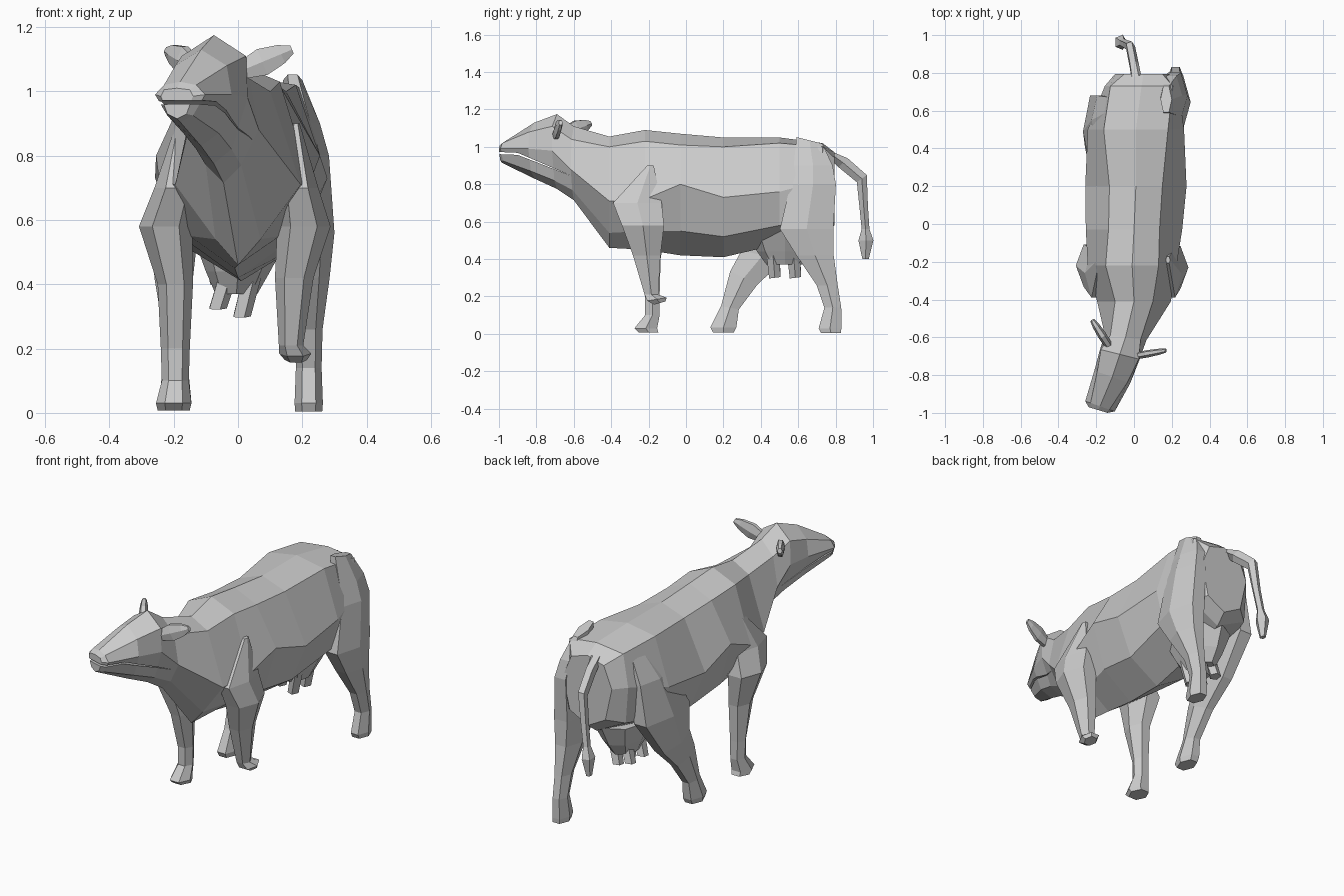
import bpy, bmesh, math
from mathutils import Vector as V


def skin(name, rings):
    """Join equal-sized rings of points into a closed flat-faced skin."""
    bm = bmesh.new()
    rows = [[bm.verts.new(p) for p in ring] for ring in rings]
    n = len(rows[0])
    for a, b in zip(rows, rows[1:]):
        for i in range(n):
            j = (i + 1) % n
            bm.faces.new((a[i], a[j], b[j], b[i]))
    bm.faces.new(rows[0])
    bm.faces.new(rows[-1])
    bmesh.ops.recalc_face_normals(bm, faces=bm.faces)
    me = bpy.data.meshes.new(name)
    bm.to_mesh(me)
    bm.free()
    ob = bpy.data.objects.new(name, me)
    bpy.context.collection.objects.link(ob)
    return ob


def oval(c, u, v, n):
    return [V(c) + V(u) * math.cos(math.tau * i / n) + V(v) * math.sin(math.tau * i / n)
            for i in range(n)]


def limb(name, rows, n=6):
    """Rows of (x, y, z, half width, half depth, forward tilt)."""
    return skin(name, [oval((x, y, z), (rx, 0, 0), (0, ry, t), n)
                       for x, y, z, rx, ry, t in rows])


def torso_ring(y, cx, zt, wu, zu, ws, zs, wl, zl, zb, shear=0):
    pts = [(0, zt), (wu, zu), (ws, zs), (wl, zl), (0, zb), (-wl, zl), (-ws, zs), (-wu, zu)]
    return [(cx + x, y - shear * x, z) for x, z in pts]


# Body: y, centre x, top, upper edge, side edge, lower edge, belly
skin("body", [torso_ring(*r) for r in (
    (0.795, 0.05, 0.97, .10, .94, .15, .82, .11, .64, .58),
    (0.73, 0.04, 1.02, .165, 1.0, .195, .82, .18, .62, .53),
    (0.50, 0.01, 1.05, .17, 1.02, .255, .76, .21, .58, .48),
    (0.20, 0.01, 1.05, .14, 1.0, .268, .73, .18, .52, .41),
    (-0.03, 0.0, 1.07, .135, 1.01, .255, .80, .18, .55, .42),
    (-0.22, -0.01, 1.09, .14, 1.03, .235, .72, .14, .55, .45),
    (-0.41, 0.0, 1.055, .10, 1.0, .195, .71, .07, .54, .46))])

# Neck and head, turned a little to one side
head = skin("neck_and_head", [torso_ring(*r) for r in (
    (-0.41, 0.0, 1.055, .10, 1.0, .195, .71, .07, .54, .46),
    (-0.60, -0.045, 1.11, .08, 1.04, .11, .88, .055, .77, .715, .15),
    (-0.69, -0.075, 1.175, .10, 1.11, .105, .98, .055, .82, .775, .25),
    (-0.81, -0.115, 1.13, .08, 1.08, .095, .99, .055, .87, .83, .35),
    (-0.965, -0.18, 1.03, .05, 1.02, .078, .99, .04, .925, .905, .35),
    (-0.985, -0.19, 1.01, .04, 1.005, .05, .985, .03, .93, .915, .3))])

# Mouth slit
slit = [(-1.08, .976), (-.9, .968), (-.62, .848), (-.9, .957), (-1.08, .964)]
mouth = skin("mouth_cutter", [[(x, y, z) for y, z in slit] for x in (-.5, .5)])
mouth.hide_render = True
mouth.hide_viewport = True
cut = head.modifiers.new("mouth", 'BOOLEAN')
cut.object, cut.operation, cut.solver = mouth, 'DIFFERENCE', 'EXACT'

# Front legs: left stands, right is lifted
limb("front_leg_left", [
    (-.18, -.19, .90, .012, .02, 0), (-.19, -.26, .70, .07, .15, 0),
    (-.225, -.22, .58, .083, .13, 0), (-.195, -.205, .40, .055, .08, 0),
    (-.195, -.18, .20, .045, .045, 0), (-.195, -.18, .10, .042, .045, 0),
    (-.20, -.215, .03, .055, .07, 0), (-.20, -.20, .008, .05, .06, 0)])
limb("front_leg_right", [
    (.18, -.19, .90, .012, .02, 0), (.185, -.26, .70, .065, .15, 0),
    (.205, -.23, .58, .083, .13, 0), (.175, -.21, .42, .06, .085, 0),
    (.165, -.185, .21, .038, .042, 0), (.178, -.155, .185, .05, .06, .01),
    (.18, -.14, .165, .035, .035, .01)])

# Hind legs: right stretched back, left stepping forward
limb("hind_leg_right", [
    (.17, .66, 1.035, .03, .08, -.02), (.195, .68, .90, .06, .12, 0),
    (.215, .68, .80, .068, .14, 0), (.22, .645, .56, .08, .165, 0),
    (.22, .69, .42, .065, .115, 0), (.22, .755, .26, .043, .065, 0),
    (.22, .785, .14, .04, .052, 0), (.22, .77, .03, .044, .07, 0),
    (.22, .775, .005, .042, .062, 0)])
limb("hind_leg_left", [
    (-.11, .60, 1.0, .02, .08, 0), (-.165, .55, .82, .06, .15, 0),
    (-.195, .49, .60, .075, .22, 0), (-.20, .41, .42, .06, .13, -.03),
    (-.195, .31, .30, .045, .085, -.04), (-.195, .235, .14, .04, .055, -.01),
    (-.195, .20, .035, .05, .08, 0), (-.195, .20, .008, .045, .065, 0)])

# Tail with tuft
limb("tail", [
    (.02, .72, 1.0, .032, .04, -.02), (.0, .84, .915, .027, .026, .025),
    (-.02, .94, .83, .026, .028, .02), (-.04, .95, .68, .022, .024, 0),
    (-.06, .96, .56, .02, .022, 0), (-.07, .962, .50, .034, .042, 0),
    (-.075, .96, .40, .015, .018, 0)], 5)

# Udder and teats
limb("udder", [
    (.01, .53, .55, .15, .20, 0), (.0, .53, .44, .10, .15, 0),
    (-.005, .53, .37, .065, .10, 0)], 8)
for x, z in ((-.035, .325), (.04, .30)):
    for y in (.465, .575):
        limb("teat", [(x, y, .42, .032, .036, 0),
                      (x - .03, y + .01, z, .03, .032, .004)], 5)


# Ears: leaf shapes running from base to tip
def ear(name, base, tip, thin):
    base, tip = V(base), V(tip)
    across = (tip - base).cross(V(thin)).normalized()
    return skin(name, [oval(base.lerp(tip, t), V(thin) * k, across * w, 6)
                       for t, w, k in ((0, .028, 1), (.45, .05, 1.1), (.8, .035, .9), (1, .015, .6))])


ear("ear_right", (.0, -.70, 1.06), (.168, -.67, 1.13), (0, -.018, 0))
ear("ear_left", (-.13, -.65, 1.075), (-.22, -.51, 1.125), (.018, .011, 0))
